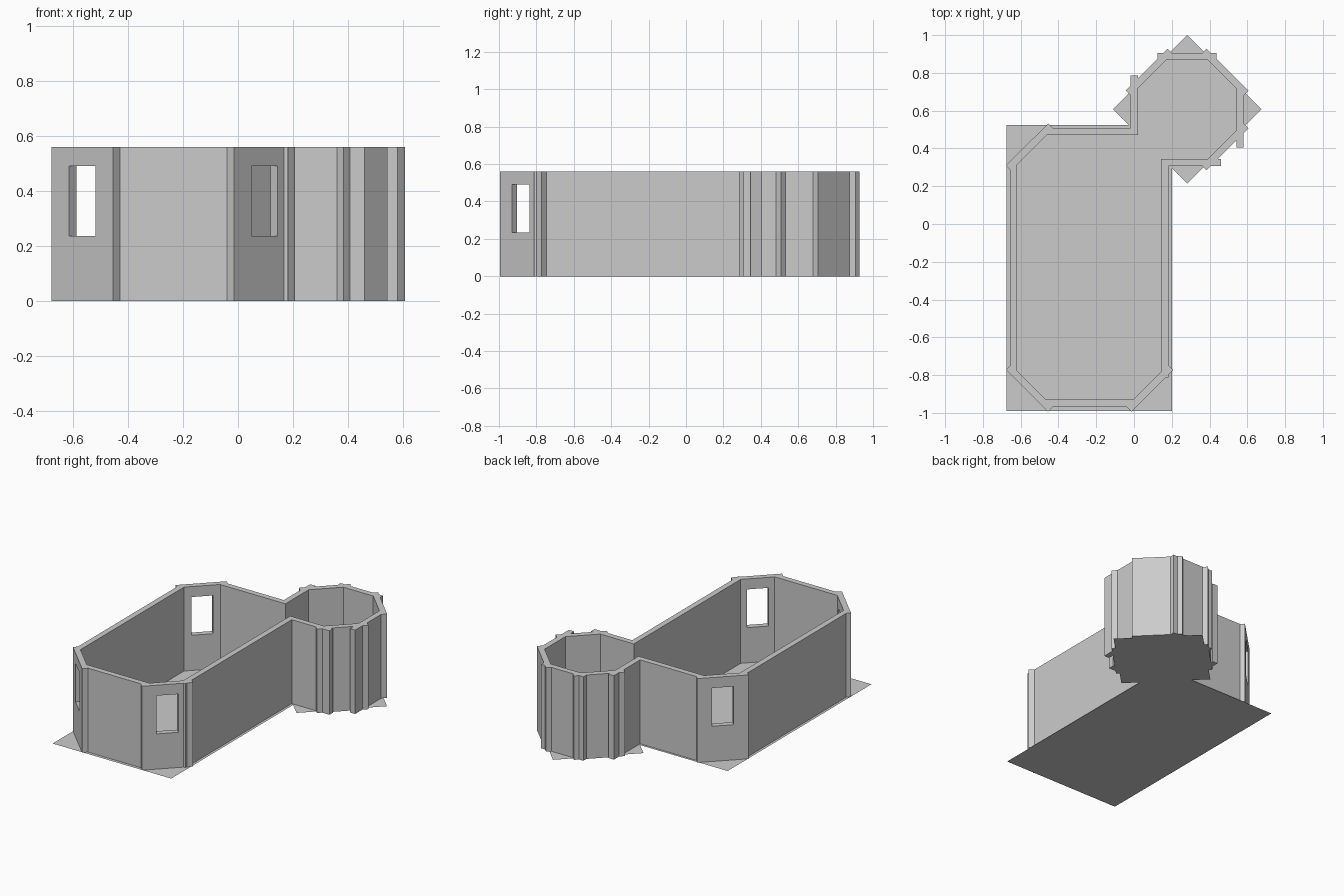
import bpy, bmesh
from mathutils import Vector

if "Cube" in bpy.data.objects:
    bpy.data.objects.remove(bpy.data.objects["Cube"])

H = 0.56            # wall height
T = 0.038           # wall thickness
WIN_W, WIN_Z0, WIN_Z1 = 0.134, 0.235, 0.49


def finish(name, bm):
    bmesh.ops.recalc_face_normals(bm, faces=bm.faces)
    me = bpy.data.meshes.new(name)
    bm.to_mesh(me)
    bm.free()
    ob = bpy.data.objects.new(name, me)
    bpy.context.collection.objects.link(ob)
    return ob


def wall(name, a, b, window=False):
    """Wall panel with outer face from a to b (interior on the left), optional window."""
    a, b = Vector((*a, 0)), Vector((*b, 0))
    d = (b - a).normalized()
    inward = Vector((-d.y, d.x, 0)) * T
    length = (b - a).length
    bm = bmesh.new()

    def rect(u0, u1, z0, z1):
        return [bm.verts.new(a + d * u + Vector((0, 0, z)))
                for u, z in ((u0, z0), (u1, z0), (u1, z1), (u0, z1))]

    outer = rect(0, length, 0, H)
    if window:
        m = length / 2
        inner = rect(m - WIN_W / 2, m + WIN_W / 2, WIN_Z0, WIN_Z1)
        for i in range(4):
            j = (i + 1) % 4
            bm.faces.new((outer[i], outer[j], inner[j], inner[i]))
    else:
        bm.faces.new(outer)
    # thicken the panel inward, keeping the outer skin
    ret = bmesh.ops.extrude_face_region(bm, geom=bm.faces[:], use_keep_orig=True)
    bmesh.ops.translate(bm, vec=inward,
                        verts=[v for v in ret["geom"] if isinstance(v, bmesh.types.BMVert)])
    return finish(name, bm)


def floor(name, pts):
    bm = bmesh.new()
    f = bm.faces.new([bm.verts.new((x, y, 0)) for x, y in pts])
    return finish(name, bm)


# Floors
floor("main_floor", [(-0.675, -0.99), (0.20, -0.99), (0.20, 0.525), (-0.675, 0.525)])
CX, CY, R = 0.282, 0.607, 0.393
floor("tower_floor", [(CX, CY - R), (CX + R, CY), (CX, CY + R), (CX - R, CY)])

# Main room straight walls
wall("main_front_wall", (-0.47, -0.968), (0.005, -0.968))
wall("main_right_wall", (0.182, -0.813), (0.182, 0.345))
wall("main_back_wall", (0.02, 0.509), (-0.46, 0.509))
wall("main_left_wall", (-0.657, 0.32), (-0.657, -0.785))

# Main room angled corners with windows
wall("main_front_left_corner", (-0.678, -0.772), (-0.455, -0.994), True)
wall("main_front_right_corner", (-0.014, -0.994), (0.208, -0.772), True)
wall("main_back_left_corner", (-0.455, 0.532), (-0.678, 0.31), True)

# Tower straight walls
wall("tower_front_wall", (0.144, 0.307), (0.46, 0.307))
wall("tower_right_wall", (0.581, 0.405), (0.581, 0.72))
wall("tower_back_wall", (0.437, 0.905), (0.124, 0.905))
wall("tower_left_wall", (-0.018, 0.786), (-0.018, 0.471))

# Tower angled corners
wall("tower_front_right_corner", (0.384, 0.284), (0.607, 0.507))
wall("tower_back_right_corner", (0.607, 0.705), (0.384, 0.928))
wall("tower_back_left_corner", (0.178, 0.928), (-0.044, 0.706))
